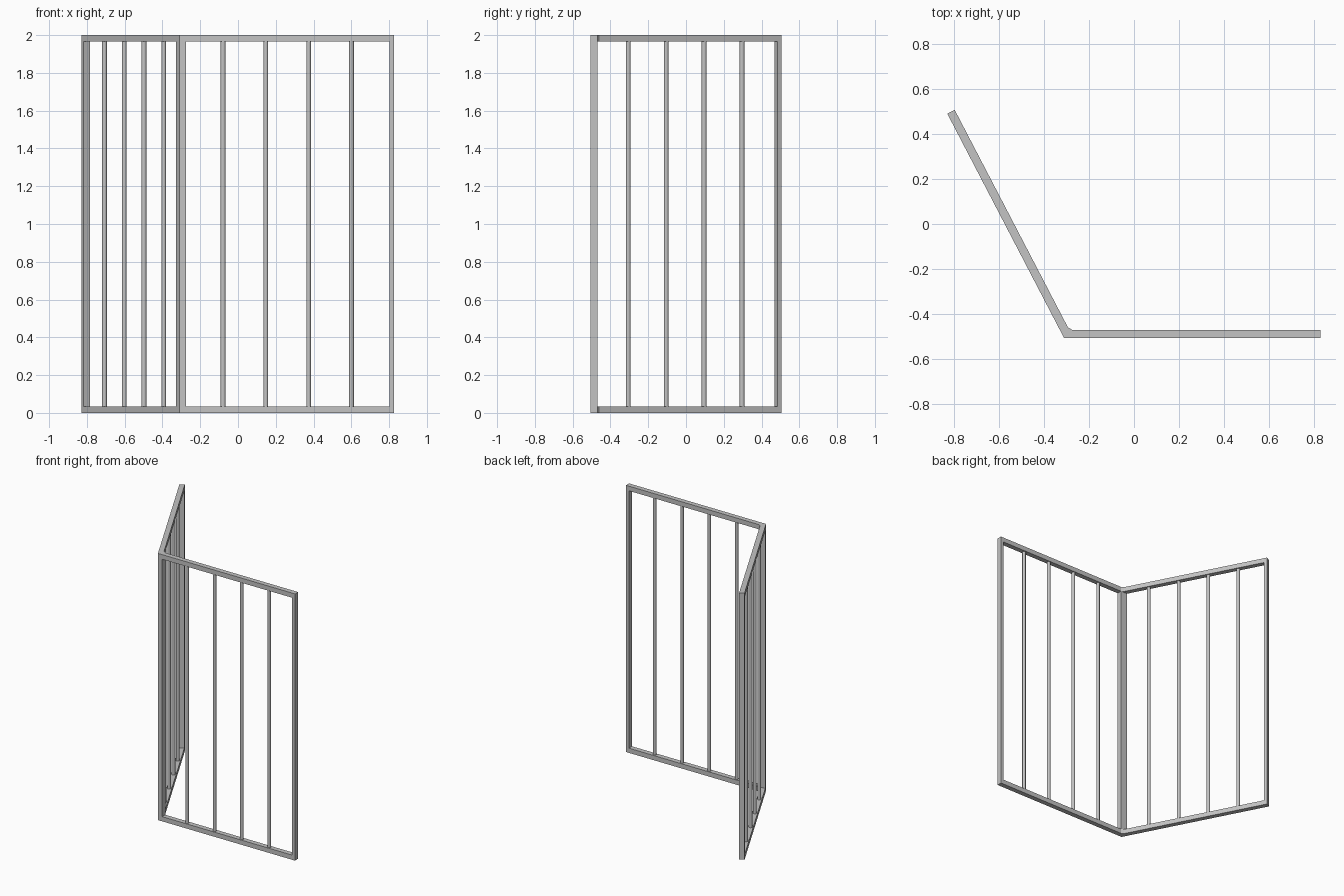
import bpy, bmesh
from mathutils import Vector

cube = bpy.data.objects.get("Cube")
if cube:
    bpy.data.objects.remove(cube, do_unlink=True)

steel = bpy.data.materials.new("grey_steel")
steel.use_nodes = True
grey = (0.55, 0.55, 0.55, 1)
steel.diffuse_color = grey
steel.node_tree.nodes["Principled BSDF"].inputs["Base Color"].default_value = grey

HEIGHT, RAIL, DEPTH, POST, RADIUS = 2.0, 0.035, 0.037, 0.024, 0.0125

# Plan layout: two panels leaving a shared outer corner
corner = Vector((-0.31, -0.506))
front_end = Vector((0.827, -0.506))
side_end = Vector((-0.828, 0.489))
front_dir = (front_end - corner).normalized()
side_dir = (side_end - corner).normalized()
front_in = Vector((0, 1)) * DEPTH
side_in = Vector((side_dir.y, -side_dir.x)) * DEPTH


def finish(name, bm):
    bmesh.ops.recalc_face_normals(bm, faces=bm.faces)
    mesh = bpy.data.meshes.new(name)
    bm.to_mesh(mesh)
    bm.free()
    mesh.materials.append(steel)
    obj = bpy.data.objects.new(name, mesh)
    bpy.context.collection.objects.link(obj)
    return obj


def prism(name, outline, z0, z1):
    bm = bmesh.new()
    face = bm.faces.new([bm.verts.new((p.x, p.y, z0)) for p in outline])
    top = bmesh.ops.extrude_face_region(bm, geom=[face])["geom"]
    verts = [v for v in top if isinstance(v, bmesh.types.BMVert)]
    bmesh.ops.translate(bm, verts=verts, vec=(0, 0, z1 - z0))
    return finish(name, bm)


def round_bar(name, p):
    bm = bmesh.new()
    length = HEIGHT - 2 * RAIL
    bmesh.ops.create_cone(bm, cap_ends=True, segments=16, radius1=RADIUS,
                          radius2=RADIUS, depth=length + 0.01)
    bmesh.ops.translate(bm, verts=bm.verts, vec=(p.x, p.y, HEIGHT / 2))
    for f in bm.faces:
        f.smooth = len(f.verts) == 4
    return finish(name, bm)


# Bent top and bottom rails with a small inner chamfer at the bend
rail_outline = [
    corner, front_end, front_end + front_in,
    corner + front_dir * 0.035 + front_in,
    corner + side_dir * 0.035 + side_in,
    side_end + side_in, side_end,
]
prism("bottom_rail", rail_outline, 0, RAIL)
prism("top_rail", rail_outline, HEIGHT - RAIL, HEIGHT)

# Corner post
prism("corner_post", [
    corner, corner + front_dir * 0.035,
    corner + front_dir * 0.035 + front_in,
    corner + side_dir * (DEPTH / side_dir.y),
], RAIL, HEIGHT - RAIL)

# End posts and evenly spaced bars of both panels
panels = (("front", front_end, front_dir, front_in),
          ("side", side_end, side_dir, side_in))
for label, end, along, inward in panels:
    back = end - along * POST
    prism(label + "_end_post", [back, end, end + inward, back + inward],
          RAIL, HEIGHT - RAIL)
    for i in range(1, 5):
        p = end - along * (0.2265 * i) + inward / 2
        round_bar(f"{label}_bar_{i}", p)
